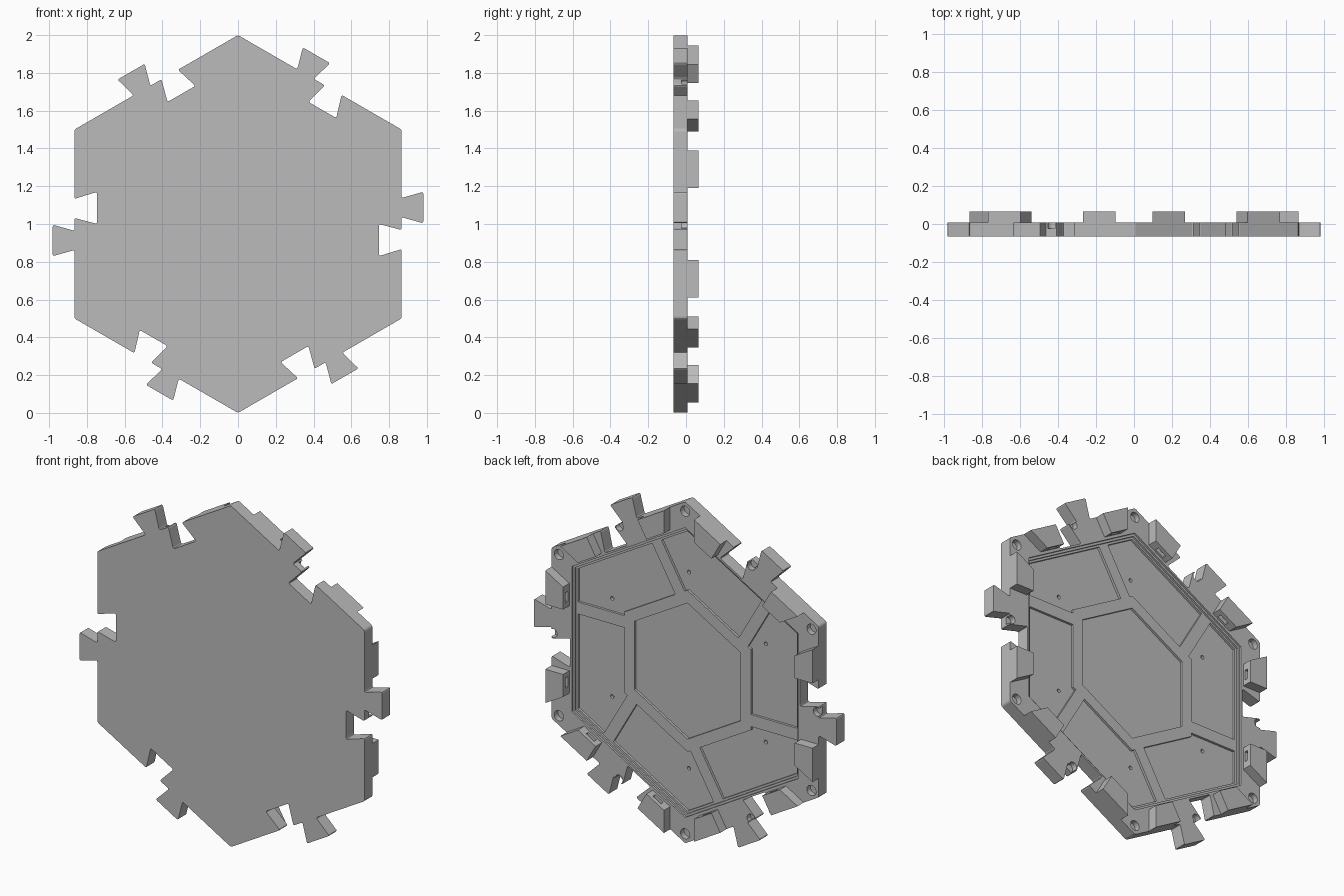
import bpy, bmesh, math
from mathutils import Matrix, Vector

cube = bpy.data.objects.get("Cube")
if cube:
    bpy.data.objects.remove(cube)

FRONT, RIM, TOP = -0.066, 0.008, 0.066   # depth levels along y
APOTHEM = math.sqrt(3) / 2

grey = bpy.data.materials.new("light_grey")
grey.use_nodes = True
colour = (0.5, 0.5, 0.5, 1)
grey.diffuse_color = colour
grey.node_tree.nodes["Principled BSDF"].inputs["Base Color"].default_value = colour


def side_point(k, out, along):
    """Point on side k: distance out from the centre, distance along the side."""
    return Matrix.Rotation(math.radians(60 * k), 2) @ Vector((out, along))


def prism(bm, points, y0, y1, rounding=0):
    """Extrude a flat outline in the xz plane from y0 to y1."""
    verts = [bm.verts.new((p[0], y0, p[1] + 1)) for p in points]
    face = bm.faces.new(verts)
    if rounding:
        bmesh.ops.bevel(bm, geom=verts, offset=rounding, segments=2,
                        affect='VERTICES', profile=0.5)
        face = bm.faces[:][0]
    new = bmesh.ops.extrude_face_region(bm, geom=[face])["geom"]
    moved = [v for v in new if isinstance(v, bmesh.types.BMVert)]
    bmesh.ops.translate(bm, verts=moved, vec=(0, y1 - y0, 0))


def hexagon(apothem):
    return [side_point(k, apothem, apothem / math.sqrt(3)) for k in range(6)]


def disc(centre, radius, n=16):
    return [centre + radius * Vector((math.cos(a), math.sin(a)))
            for a in (2 * math.pi * i / n for i in range(n))]


def finish(bm, name):
    bmesh.ops.recalc_face_normals(bm, faces=bm.faces)
    mesh = bpy.data.meshes.new(name)
    bm.to_mesh(mesh)
    bm.free()
    mesh.materials.append(grey)
    obj = bpy.data.objects.new(name, mesh)
    bpy.context.collection.objects.link(obj)
    return obj


def cut(obj, fill):
    """Subtract the solids made by fill(bm) from obj."""
    bm = bmesh.new()
    fill(bm)
    cutter = finish(bm, "cutter")
    cutter.hide_render = True
    mod = obj.modifiers.new("cut", 'BOOLEAN')
    mod.operation, mod.solver, mod.object = 'DIFFERENCE', 'EXACT', cutter
    bpy.context.view_layer.update()
    deps = bpy.context.evaluated_depsgraph_get()
    mesh = bpy.data.meshes.new_from_object(obj.evaluated_get(deps))
    obj.modifiers.clear()
    obj.data = mesh
    bpy.data.objects.remove(cutter)


# Plate outline: each side has one dovetail socket and one dovetail tab
SIDE = [(-0.133, 0), (-0.17, -0.12), (0, -0.12), (-0.032, 0),
        (0.036, 0), (0.004, 0.115), (0.17, 0.115), (0.138, 0)]
outline = []
for k in range(6):
    outline += [side_point(k, APOTHEM + out, t) for t, out in SIDE]
    outline.append(side_point(k, APOTHEM, 0.5))
bm = bmesh.new()
prism(bm, outline, FRONT, RIM, rounding=0.009)
plate = finish(bm, "hex_plate")


# Stepped recess on the back
cut(plate, lambda b: prism(b, hexagon(0.735), -0.003, 0.1))
cut(plate, lambda b: prism(b, hexagon(0.722), -0.014, 0.1))


# Sunken floor panels: a central hexagon with six swirling around it
def floor_panels(b):
    prism(b, hexagon(0.345), -0.028, 0.05)
    inner, outer, rib = 0.41, 0.71, 0.145
    for k in range(6):
        prism(b, [side_point(k, outer, rib), side_point(k, inner, rib),
                  side_point(k, inner, -inner / math.sqrt(3)),
                  side_point(k - 1, inner, rib + 0.07),
                  side_point(k - 1, outer, rib + 0.07),
                  side_point(k, outer, -outer / math.sqrt(3))], -0.028, 0.05)


cut(plate, floor_panels)


# Small floor holes, plus round pockets at the corners and side middles
def pockets(b):
    for k in range(6):
        tip = Matrix.Rotation(math.radians(60 * k + 30), 2) @ Vector((1, 0))
        prism(b, disc(tip * 0.575, 0.011), -0.045, 0.1)
        prism(b, disc(tip * 0.945, 0.03), -0.025, 0.1)
        prism(b, disc(side_point(k, 0.855, 0.002), 0.025), -0.025, 0.1)


cut(plate, pockets)

# Raised clip blocks: two per side, slanted toward the corners
bm = bmesh.new()
for k in range(6):
    for s in (-1, 1):
        prism(bm, [side_point(k, out, s * t) for out, t in
                   ((APOTHEM, 0.19), (APOTHEM, 0.388), (0.751, 0.322), (0.751, 0.19))],
              RIM, TOP)
blocks = finish(bm, "clip_blocks")


# Clip slots in the inner faces of the blocks
def slots(b):
    for k in range(6):
        for s in (-1, 1):
            prism(b, [side_point(k, out, s * t) for out, t in
                      ((0.7, 0.22), (0.7, 0.28), (0.785, 0.28), (0.785, 0.22))],
                  0.02, 0.042)


cut(blocks, slots)
